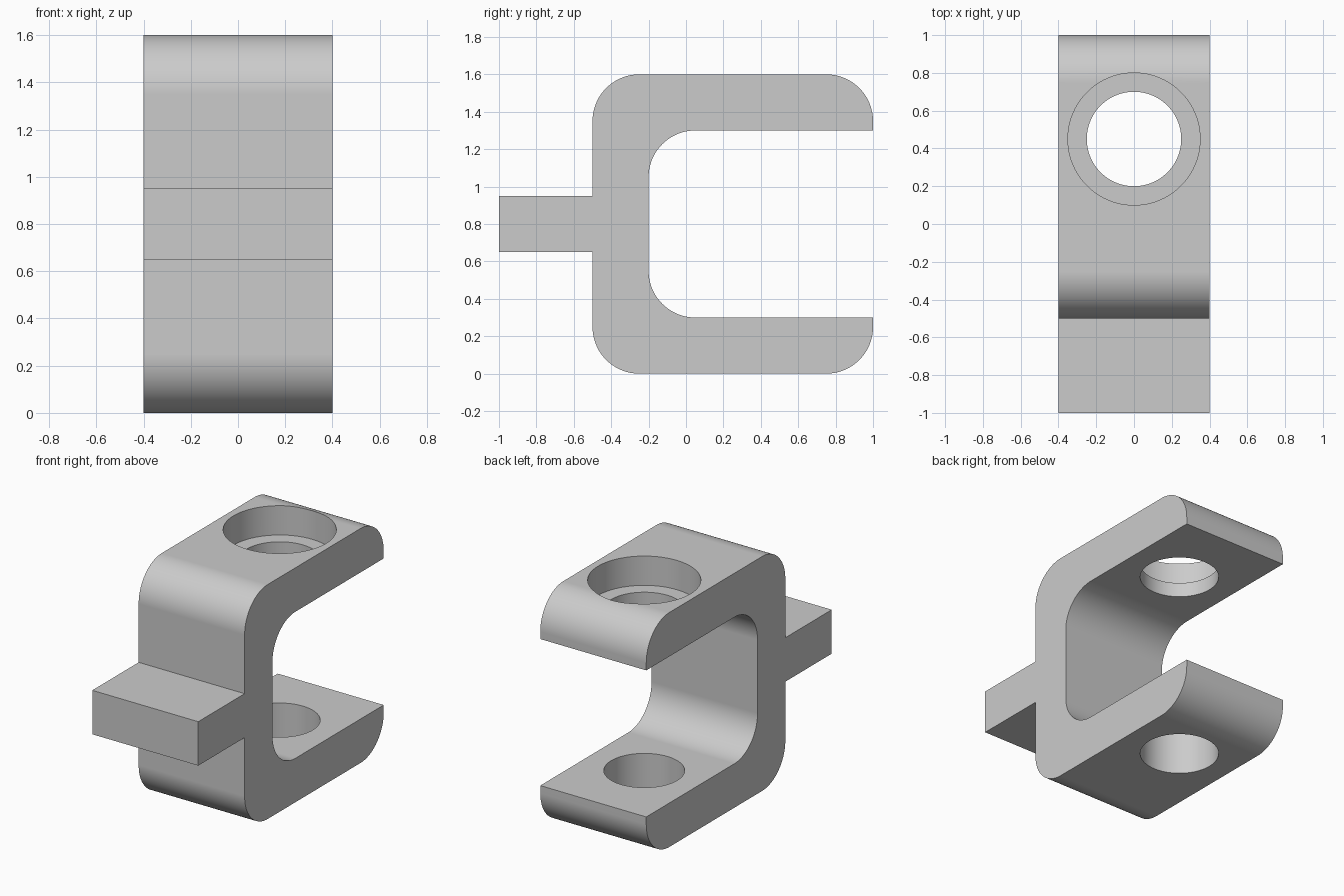
import bpy, bmesh
from math import sin, cos, radians

cube = bpy.data.objects.get("Cube")
if cube:
    bpy.data.objects.remove(cube, do_unlink=True)

HALF_WIDTH, FILLET, STEPS = 0.4, 0.25, 24
HOLE_Y = 0.45

grey = bpy.data.materials.new("plain grey")
grey.use_nodes = True
colour = (0.6, 0.6, 0.6, 1)
grey.diffuse_color = colour
grey.node_tree.nodes["Principled BSDF"].inputs["Base Color"].default_value = colour


def arc(y, z, start, end):
    """Points of a fillet about (y, z), angles in degrees."""
    angles = [radians(start + (end - start) * i / STEPS) for i in range(STEPS + 1)]
    return [(y + FILLET * cos(a), z + FILLET * sin(a)) for a in angles]


# Side outline of the clevis, tab included
outline = (
    [(-1, 0.65), (-0.5, 0.65)]
    + arc(-0.25, 0.25, 180, 270) + arc(0.75, 0.25, 270, 360)
    + [(1, 0.3)]
    + arc(0.05, 0.55, 270, 180) + arc(0.05, 1.05, 180, 90)
    + [(1, 1.3)]
    + arc(0.75, 1.35, 0, 90) + arc(-0.25, 1.35, 90, 180)
    + [(-0.5, 0.95), (-1, 0.95)]
)

# Extrude the outline across the width
bm = bmesh.new()
side = bm.faces.new([bm.verts.new((-HALF_WIDTH, y, z)) for y, z in outline])
extruded = bmesh.ops.extrude_face_region(bm, geom=[side], use_keep_orig=True)
moved = [v for v in extruded["geom"] if isinstance(v, bmesh.types.BMVert)]
bmesh.ops.translate(bm, verts=moved, vec=(2 * HALF_WIDTH, 0, 0))
bmesh.ops.recalc_face_normals(bm, faces=bm.faces)
mesh = bpy.data.meshes.new("clevis_bracket")
bm.to_mesh(mesh)
bm.free()
mesh.materials.append(grey)
bracket = bpy.data.objects.new("clevis_bracket", mesh)
bpy.context.collection.objects.link(bracket)


def drill(name, radius, bottom, top):
    """Cut a vertical round hole through the bracket."""
    bpy.ops.mesh.primitive_cylinder_add(
        vertices=96, radius=radius, depth=top - bottom,
        location=(0, HOLE_Y, (top + bottom) / 2))
    cutter = bpy.context.object
    cutter.name = name
    cutter.hide_render = True
    cutter.data.materials.append(grey)
    mod = bracket.modifiers.new(name, "BOOLEAN")
    mod.operation, mod.solver, mod.object = "DIFFERENCE", "EXACT", cutter
    bpy.ops.object.select_all(action="DESELECT")
    bracket.select_set(True)
    bpy.context.view_layer.objects.active = bracket
    bpy.ops.object.modifier_apply(modifier=name)
    bpy.data.objects.remove(cutter, do_unlink=True)


# Pin hole through both arms, counterbore in the upper arm
drill("pin_hole", 0.25, -0.1, 1.7)
drill("counterbore", 0.35, 1.4, 1.7)

# Smooth fillets and bores, keeping flat faces flat
bpy.ops.object.shade_smooth_by_angle(angle=radians(30))
weighted = bracket.modifiers.new("weighted_normals", "WEIGHTED_NORMAL")
weighted.keep_sharp = True
